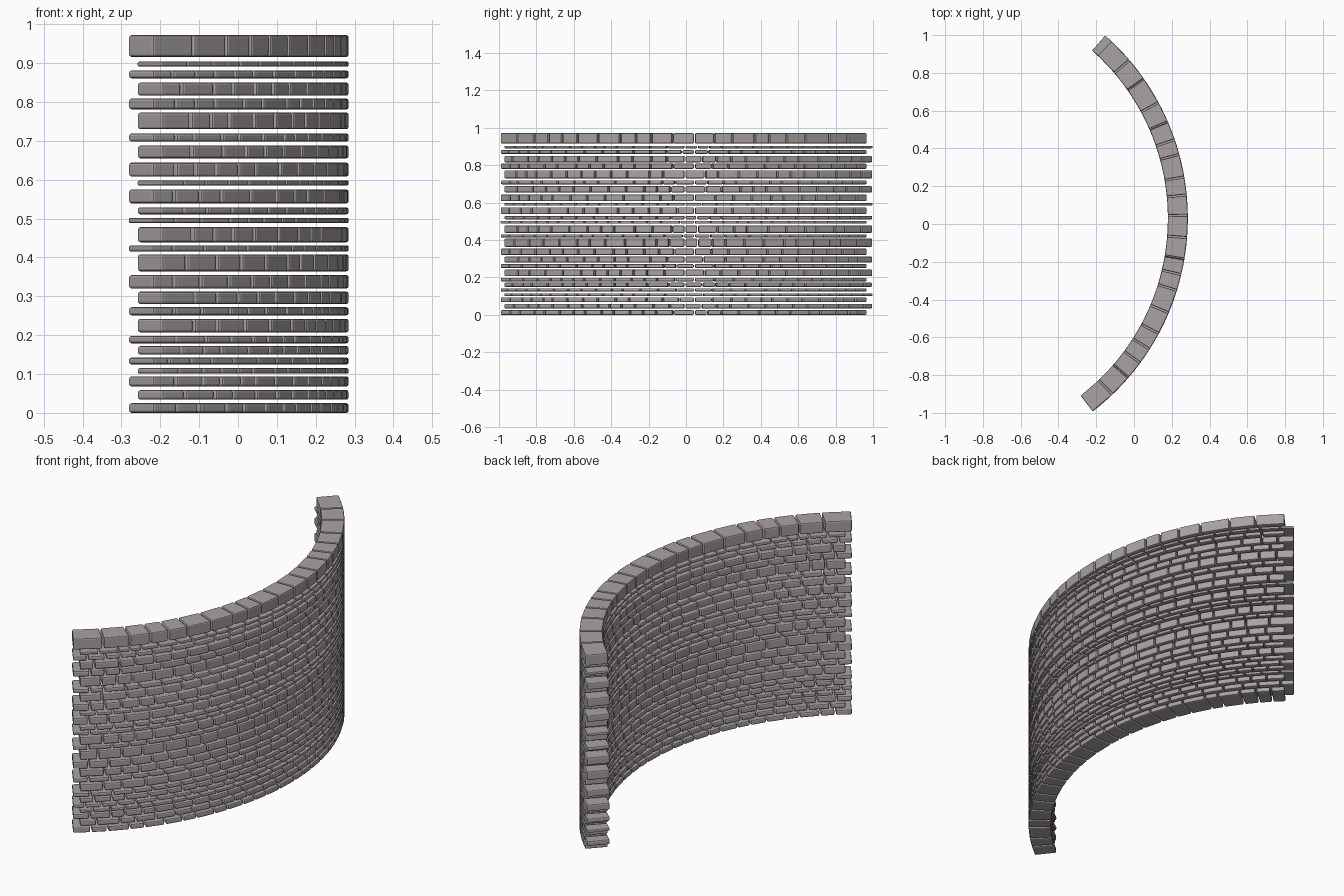
import bpy, bmesh, math, random

if "Cube" in bpy.data.objects:
    bpy.data.objects.remove(bpy.data.objects["Cube"])

random.seed(7)
CX, CY = -1.005, 0.03            # centre of the wall's arc
R_OUT, R_IN = 1.29, 1.185        # outer and inner faces
GAP = 0.008                      # open joint between stones

stone = bpy.data.materials.new("stone")
stone.diffuse_color = (0.40, 0.36, 0.37, 1)
stone.use_nodes = True
stone.node_tree.nodes["Principled BSDF"].inputs["Base Color"].default_value = stone.diffuse_color

# bottom and height of every course, from the ground up
COURSES = [(0.003, .022), (.034, .025), (.068, .026), (.101, .014), (.125, .017),
           (.150, .022), (.179, .019), (.207, .035), (.251, .021), (.280, .032),
           (.320, .035), (.364, .044), (.415, .016), (.439, .039), (.488, .014),
           (.511, .018), (.539, .036), (.585, .013), (.608, .036), (.655, .033),
           (.698, .021), (.730, .043), (.781, .028), (.816, .034), (.861, .020),
           (.891, .013), (.916, .056)]


def split(a, b, length):
    """Random joint angles between a and b."""
    n = max(1, round(abs(b - a) * R_OUT / length))
    weights = [random.uniform(0.7, 1.3) for _ in range(n)]
    total, pos, joints = sum(weights), 0, [a]
    for w in weights:
        pos += w
        joints.append(a + (b - a) * pos / total)
    return joints


def add_stone(bm, a0, a1, z0, z1):
    """One wedge-shaped stone following the arc."""
    g = GAP / 2 / R_OUT
    ring = [(R_IN, a0 + g), (R_OUT, a0 + g), (R_OUT, a1 - g), (R_IN, a1 - g)]
    low, high = [[bm.verts.new((CX + r * math.cos(a), CY + r * math.sin(a), z))
                  for r, a in ring] for z in (z0, z1)]
    bm.faces.new(low[::-1])
    bm.faces.new(high)
    for i in range(4):
        j = (i + 1) % 4
        bm.faces.new((low[i], low[j], high[j], high[i]))


for i, (z, h) in enumerate(COURSES):
    cap = i == len(COURSES) - 1
    # alternate courses are shifted along the arc
    start, mid, end = (-52.6, 0.7, 46.8) if i % 2 == 0 else (-51.2, -1.6, 48.8)
    start, mid, end = map(math.radians, (start, mid, end))
    length = 0.11 if cap else 0.075 + 0.5 * h
    joints = split(start, mid, length) + split(mid, end, length)[1:]
    bm = bmesh.new()
    for a0, a1 in zip(joints, joints[1:]):
        add_stone(bm, a0, a1, z if i else 0.0, z + h)
    # worn edges
    bmesh.ops.bevel(bm, geom=bm.edges[:], offset=min(0.006, h * 0.3),
                    segments=2, profile=0.5, affect='EDGES')
    name = "capstones" if cap else f"stone_course_{i + 1}"
    mesh = bpy.data.meshes.new(name)
    bm.to_mesh(mesh)
    bm.free()
    mesh.materials.append(stone)
    bpy.context.collection.objects.link(bpy.data.objects.new(name, mesh))
